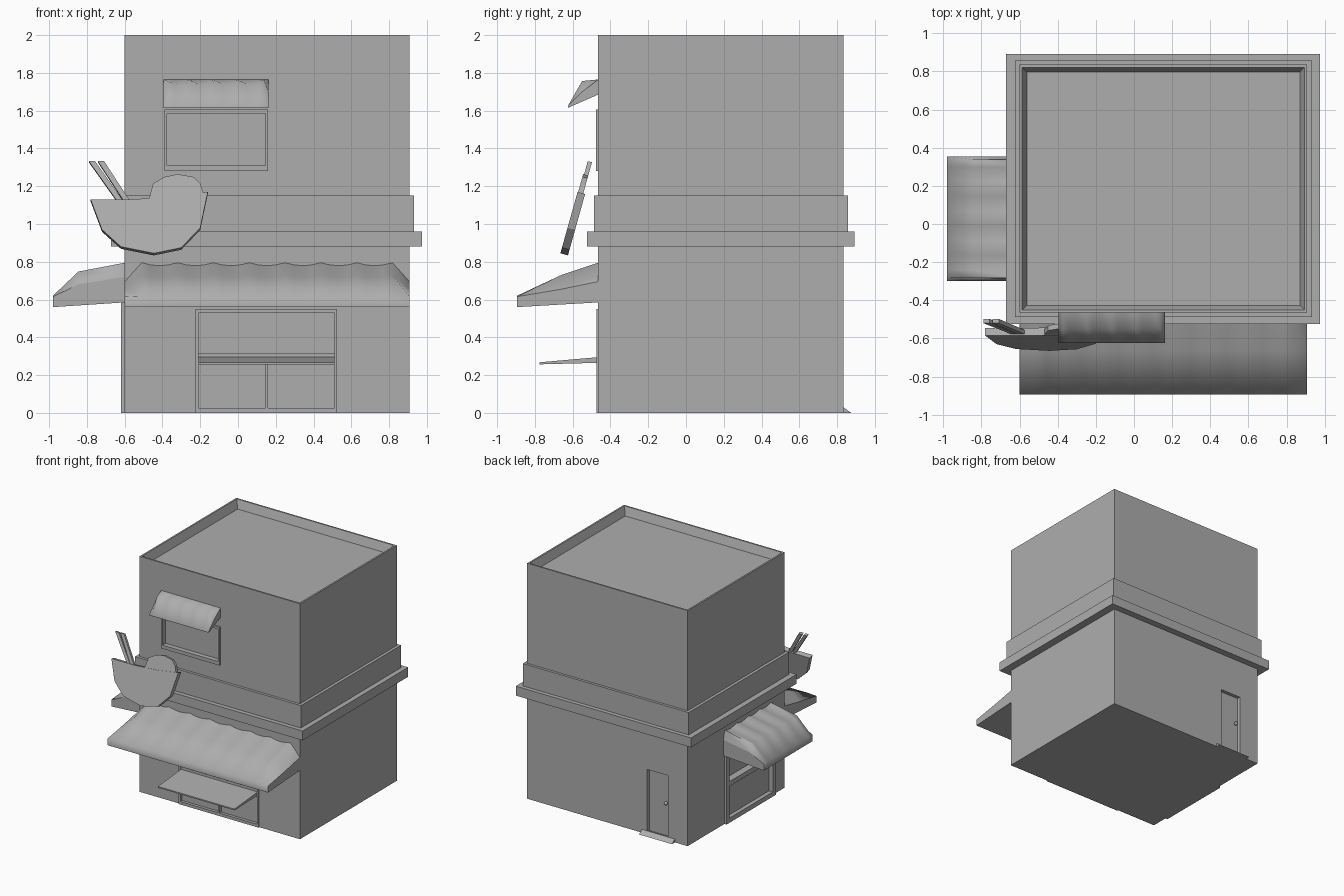
import bpy, bmesh, math
from mathutils import Vector

cube = bpy.data.objects.get("Cube")
if cube:
    bpy.data.objects.remove(cube, do_unlink=True)

# Single plain grey for the whole building
SHADE = (0.42, 0.42, 0.42, 1)
grey = bpy.data.materials.new("plain_grey")
grey.use_nodes = True
grey.diffuse_color = SHADE
grey.node_tree.nodes["Principled BSDF"].inputs["Base Color"].default_value = SHADE


def finish(name, bm):
    bmesh.ops.recalc_face_normals(bm, faces=bm.faces)
    mesh = bpy.data.meshes.new(name)
    bm.to_mesh(mesh)
    bm.free()
    mesh.materials.append(grey)
    ob = bpy.data.objects.new(name, mesh)
    bpy.context.collection.objects.link(ob)
    return ob


def add_box(bm, x, y, z):
    verts = bmesh.ops.create_cube(bm, size=1)["verts"]
    for v in verts:
        v.co = Vector([(r[0] + r[1]) / 2 + c * (r[1] - r[0]) for r, c in zip((x, y, z), v.co)])


def boxes(name, *parts):
    bm = bmesh.new()
    for part in parts:
        add_box(bm, *part)
    return finish(name, bm)


def loft(name, rings):
    """Closed solid through matching rings of points, with sharp end caps."""
    bm = bmesh.new()
    loops = [[bm.verts.new(p) for p in ring] for ring in rings]
    n = len(loops[0])
    for a, b in zip(loops, loops[1:]):
        for i in range(n):
            j = (i + 1) % n
            bm.faces.new((a[i], a[j], b[j], b[i]))
    for cap in (loops[0], loops[-1]):
        for edge in bm.faces.new(cap).edges:
            edge.smooth = False
    return finish(name, bm)


def smooth(ob, angle):
    bpy.ops.object.select_all(action="DESELECT")
    ob.select_set(True)
    bpy.context.view_layer.objects.active = ob
    bpy.ops.object.shade_smooth_by_angle(angle=math.radians(angle))


def awning(name, start, end, shoulder, scallops, profile, place, dip):
    """Scalloped canopy; profile rows are (outward, height, height at the ends)."""
    steps = 4
    stations = [(start, 0)]
    inner = end - start - 2 * shoulder
    for i in range(scallops * steps + 1):
        t = i / steps
        f = 1 - dip * abs(math.sin(math.pi * t))
        stations.append((start + shoulder + inner * t / scallops, f))
    stations.append((end, 0))
    rings = [[place(u, out, low + (high - low) * f) for out, high, low in profile]
             for u, f in stations]
    smooth(loft(name, rings), 75)


LEFT, RIGHT, FRONT, BACK = -0.60, 0.908, -0.465, 0.835

# Walls with a sunken roof
bm = bmesh.new()
add_box(bm, (LEFT, RIGHT), (FRONT, BACK), (0, 2))
bm.normal_update()
roof = max(bm.faces, key=lambda f: f.calc_center_median().z)
bmesh.ops.inset_region(bm, faces=[roof], thickness=0.02)
bmesh.ops.inset_region(bm, faces=[roof], thickness=0.035)
for v in roof.verts:
    v.co.z -= 0.07
walls = finish("walls", bm)

# Openings cut into the walls
cutter = boxes(
    "opening_cutter",
    ((-0.375, 0.145), (-0.6, FRONT + 0.03), (1.31, 1.585)),
    ((-0.21, 0.51), (-0.6, FRONT + 0.06), (0.315, 0.53)),
    ((-0.21, 0.145), (-0.6, FRONT + 0.015), (0.025, 0.255)),
    ((0.16, 0.51), (-0.6, FRONT + 0.015), (0.025, 0.255)),
    ((-0.415, -0.22), (BACK - 0.03, 1), (0.02, 0.55)),
    ((-0.8, LEFT + 0.04), (-0.28, 0.30), (0.35, 0.55)),
    ((-0.8, LEFT + 0.015), (-0.28, 0.30), (0.04, 0.31)),
)
cut = walls.modifiers.new("openings", "BOOLEAN")
cut.operation = "DIFFERENCE"
cut.solver = "EXACT"
cut.object = cutter
cutter.hide_render = True
graph = bpy.context.evaluated_depsgraph_get()
mesh = bpy.data.meshes.new_from_object(walls.evaluated_get(graph))
walls.modifiers.clear()
walls.data = mesh
bpy.data.objects.remove(cutter, do_unlink=True)

# Ledge and band around the middle
boxes("ledge", ((-0.672, 0.975), (-0.525, 0.892), (0.88, 0.96)))
boxes("upper_band", ((-0.625, 0.933), (-0.488, 0.857), (0.96, 1.15)))

# Upper window frame and sill
fy = (FRONT - 0.012, FRONT + 0.01)
boxes("upper_window_frame",
      ((-0.39, -0.375), fy, (1.28, 1.605)),
      ((0.145, 0.16), fy, (1.28, 1.605)),
      ((-0.375, 0.145), fy, (1.585, 1.605)),
      ((-0.375, 0.145), fy, (1.28, 1.31)))

# Shop front frame
sy = (FRONT - 0.01, FRONT + 0.01)
boxes("shop_front_frame",
      ((-0.225, -0.21), sy, (0, 0.55)),
      ((0.51, 0.525), sy, (0, 0.55)),
      ((-0.21, 0.51), sy, (0.53, 0.55)),
      ((-0.21, 0.51), sy, (0, 0.025)),
      ((0.145, 0.16), sy, (0.025, 0.255)))

# Side window frame
fx = (LEFT - 0.02, LEFT + 0.01)
boxes("side_window_frame",
      (fx, (-0.32, -0.28), (0, 0.585)),
      (fx, (0.30, 0.34), (0, 0.585)),
      (fx, (-0.28, 0.30), (0.55, 0.585)),
      (fx, (-0.28, 0.30), (0.31, 0.35)),
      (fx, (-0.28, 0.30), (0, 0.04)))

# Awnings over the shop front, the side window and the upper window
def on_front(u, out, z):
    return (u, FRONT - out, z)


def on_side(u, out, z):
    return (LEFT - out, u, z)


awning("front_awning", LEFT, RIGHT, 0.09, 7,
       [(0, 0.795, 0.695), (0.195, 0.73, 0.655), (0.43, 0.62, 0.615),
        (0.43, 0.56, 0.56), (0, 0.585, 0.585)], on_front, 0.16)
awning("side_awning", -0.30, 0.355, 0.018, 4,
       [(0, 0.795, 0.72), (0.245, 0.748, 0.68), (0.38, 0.62, 0.615),
        (0.38, 0.56, 0.56), (0, 0.585, 0.585)], on_side, 0.2)
awning("upper_window_awning", -0.395, 0.162, 0.022, 4,
       [(0, 1.765, 1.765), (0.085, 1.757, 1.70), (0.16, 1.625, 1.625),
        (0.16, 1.615, 1.615), (0, 1.685, 1.685)], on_front, 0.35)

# Sloping serving counter
counter = [(FRONT, 0.295), (-0.775, 0.268), (-0.775, 0.257), (FRONT, 0.265)]
loft("serving_counter", [[(x, y, z) for y, z in counter] for x in (-0.21, 0.51)])

# Back door knob and doorstep
bm = bmesh.new()
bmesh.ops.create_uvsphere(bm, u_segments=10, v_segments=6, radius=0.015)
bmesh.ops.translate(bm, verts=bm.verts, vec=(-0.385, BACK - 0.015, 0.3))
smooth(finish("door_knob", bm), 60)
step = [(BACK - 0.01, 0), (BACK + 0.04, 0), (BACK, 0.028), (BACK - 0.01, 0.028)]
loft("doorstep", [[(x, y, z) for y, z in step] for x in (-0.48, -0.17)])


# Leaning bowl sign, its thickness square to the lean
LEAN = 0.28


def leaning_plate(name, outline, near, far):
    loft(name, [[(x, -0.665 + off + (z - 0.845) * LEAN, z - off * LEAN) for x, z in outline]
                for off in (near, far)])


leaning_plate("sign_bowl", [(-0.78, 1.13), (-0.72, 0.97), (-0.62, 0.88), (-0.445, 0.845),
                            (-0.30, 0.875), (-0.20, 0.98), (-0.16, 1.17), (-0.34, 1.145),
                            (-0.57, 1.13)], 0, 0.04)
leaning_plate("sign_noodles", [(-0.48, 1.10), (-0.45, 1.215), (-0.39, 1.25), (-0.32, 1.265),
                               (-0.235, 1.25), (-0.20, 1.215), (-0.175, 1.14)], 0.003, 0.03)
for side, top, foot in (("left", -0.79, -0.63), ("right", -0.742, -0.595)):
    leaning_plate(side + "_chopstick", [(top, 1.335), (top + 0.033, 1.335),
                                        (foot + 0.033, 1.11), (foot, 1.11)], 0.008, 0.03)
